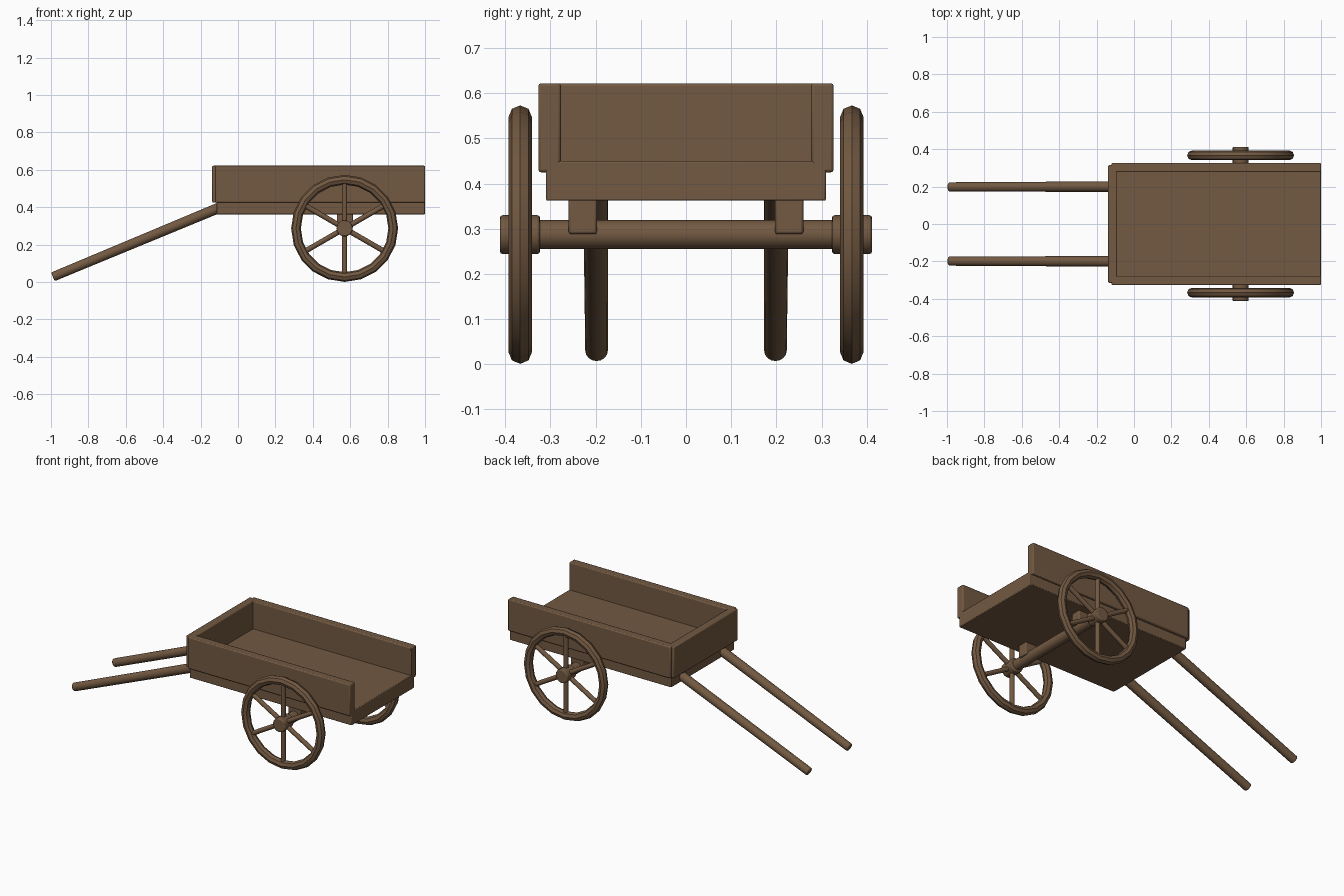
import bpy
from math import radians, pi
from mathutils import Vector

cube = bpy.data.objects.get("Cube")
if cube:
    bpy.data.objects.remove(cube, do_unlink=True)

wood = bpy.data.materials.new("brown wood")
wood.use_nodes = True
BROWN = (0.17, 0.1, 0.054, 1)
wood.diffuse_color = BROWN
wood.node_tree.nodes["Principled BSDF"].inputs["Base Color"].default_value = BROWN

AXLE_X, AXLE_Z, WHEEL_Y = 0.57, 0.287, 0.367


def finish(name, bevel=0.0):
    """Name, colour, soften and smooth the active object."""
    ob = bpy.context.object
    ob.name = name
    ob.data.materials.append(wood)
    bpy.ops.object.transform_apply(location=False, rotation=True, scale=True)
    if bevel:
        mod = ob.modifiers.new("soft edges", 'BEVEL')
        mod.width = bevel
        mod.segments = 2
        mod.limit_method = 'ANGLE'
        mod.angle_limit = radians(50)
    bpy.ops.object.shade_smooth_by_angle(angle=radians(40))
    return ob


def box(name, low, high, bevel=0.006):
    low, high = Vector(low), Vector(high)
    bpy.ops.mesh.primitive_cube_add(size=1, location=(low + high) / 2)
    bpy.context.object.scale = high - low
    return finish(name, bevel)


def rod(name, start, end, r1, r2=None, sides=16, bevel=0.0):
    start, end = Vector(start), Vector(end)
    axis = end - start
    bpy.ops.mesh.primitive_cone_add(
        vertices=sides, radius1=r1, radius2=r2 or r1, depth=axis.length,
        location=(start + end) / 2, rotation=axis.to_track_quat('Z', 'Y').to_euler())
    return finish(name, bevel)


# Cart body, open at the tail
box("bed", (-0.115, -0.31, 0.362), (1, 0.31, 0.45), 0.004)
box("front_board", (-0.138, -0.315, 0.425), (-0.09, 0.315, 0.622))

# Axle
rod("axle", (AXLE_X, -0.4, AXLE_Z), (AXLE_X, 0.4, AXLE_Z), 0.032)

for side, s in (("left", 1), ("right", -1)):
    # Names follow the +y and -y sides of the cart as it is pulled
    ys = sorted((s * 0.277, s * 0.327))
    box(side + "_side_board", (-0.12, ys[0], 0.425), (1, ys[1], 0.622))
    ys = sorted((s * 0.197, s * 0.26))
    box(side + "_axle_bracket", (0.528, ys[0], 0.288), (0.614, ys[1], 0.37))

    # Pull shaft
    rod(side + "_shaft", (-0.99, s * 0.198, 0.028), (-0.09, s * 0.2, 0.402),
        0.025, 0.028, bevel=0.006)

    # Wheel rim, hub and three full-width spoke bars
    y = s * WHEEL_Y
    bpy.ops.mesh.primitive_torus_add(
        location=(AXLE_X, y, AXLE_Z), rotation=(pi / 2, 0, 0),
        major_segments=20, minor_segments=8, major_radius=0.26, minor_radius=0.026)
    finish(side + "_wheel_rim")
    rod(side + "_hub", (AXLE_X, s * 0.323, AXLE_Z), (AXLE_X, s * 0.412, AXLE_Z),
        0.043, bevel=0.006)
    for i in range(3):
        arm = Vector((0.255, 0, 0))
        arm.rotate(Vector((1, 0, 0)).rotation_difference(Vector((0, 0, 1)))
                   if i == 0 else
                   Vector((1, 0, 0)).rotation_difference(
                       Vector((3 ** 0.5, 0, 1 if i == 1 else -1))))
        centre = Vector((AXLE_X, y, AXLE_Z))
        rod(f"{side}_spoke_{i + 1}", centre - arm, centre + arm, 0.014, sides=12)
